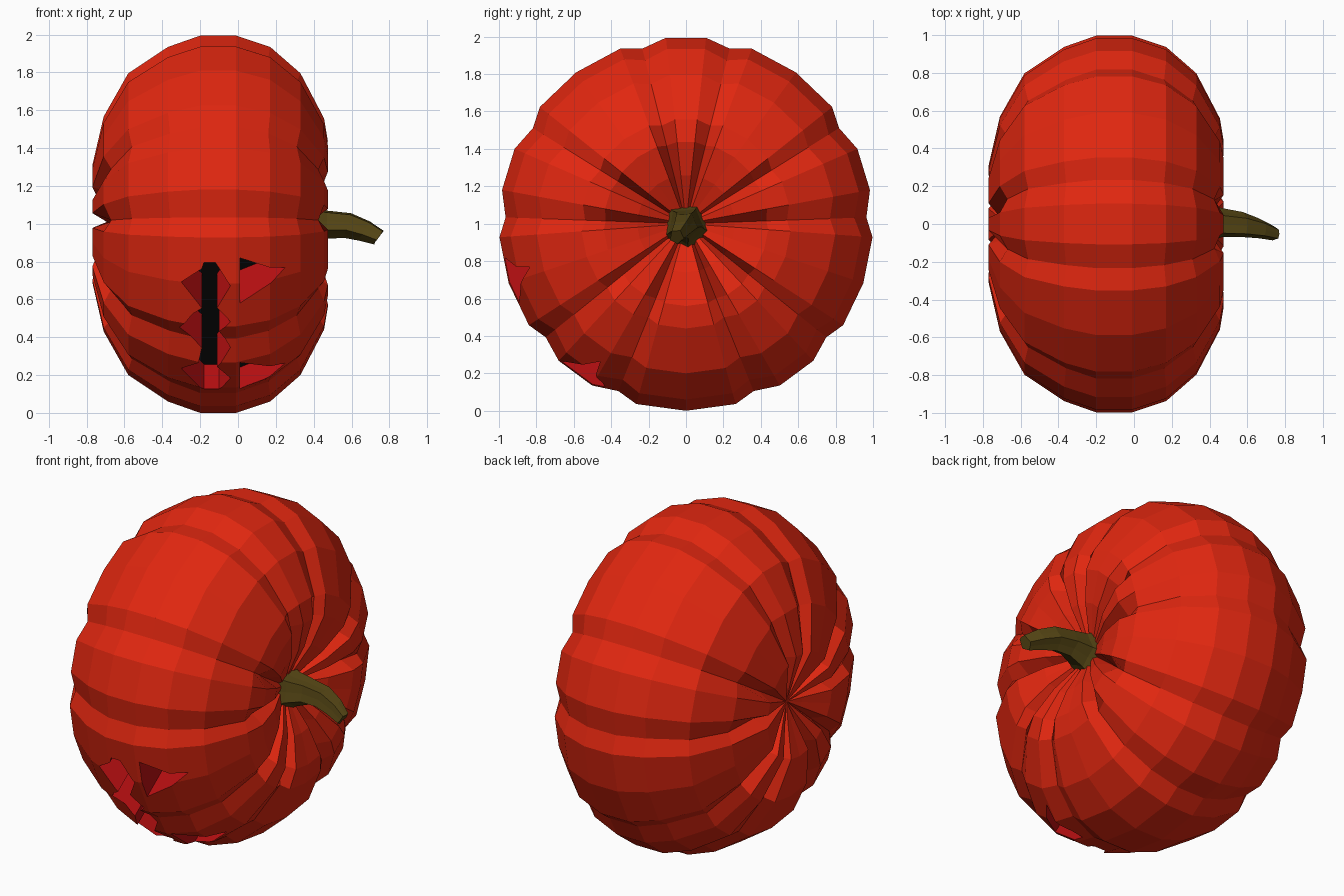
import bpy, bmesh, math

if "Cube" in bpy.data.objects:
    bpy.data.objects.remove(bpy.data.objects["Cube"])


def material(name, rgb):
    m = bpy.data.materials.new(name)
    m.use_nodes = True
    m.diffuse_color = (*rgb, 1)
    b = m.node_tree.nodes["Principled BSDF"]
    b.inputs["Base Color"].default_value = (*rgb, 1)
    b.inputs["Roughness"].default_value = 0.8
    return m


SKIN = material("orange_red_skin", (0.75, 0.02, 0.005))
FLESH = material("crimson_flesh", (0.5, 0.005, 0.006))
DARK = material("black_hollow", (0.003, 0.003, 0.003))
STEM = material("olive_stem", (0.09, 0.06, 0.007))


def make_object(name, bm, mats):
    bmesh.ops.recalc_face_normals(bm, faces=bm.faces)
    me = bpy.data.meshes.new(name)
    bm.to_mesh(me)
    bm.free()
    for m in mats:
        me.materials.append(m)
    ob = bpy.data.objects.new(name, me)
    bpy.context.collection.objects.link(ob)
    return ob


def bridge(bm, a, b):
    n = len(a)
    for i in range(n):
        bm.faces.new((a[i], a[(i + 1) % n], b[(i + 1) % n], b[i]))


# Body: lobed rings around the x axis, with columns at each crease
half = [14, 58, 88, 129, 158]
creases = half + [360 - a for a in reversed(half)]
columns = []
for i, a in enumerate(creases):
    width = (creases[(i + 1) % len(creases)] - a) % 360
    inner = (0.15, 0.5, 0.85) if width > 35 else (0.28, 0.72)
    columns.append((a, True))
    columns += [(a + f * width, False) for f in inner]

# x, radius, crease shift in x, crease shift in radius
rings = [
    (0.36, 0.11, -0.02, 0.0), (0.43, 0.26, -0.09, 0.0), (0.475, 0.44, -0.08, -0.01),
    (0.455, 0.56, -0.03, -0.02), (0.33, 0.80, -0.02, -0.03), (0.17, 0.94, -0.01, -0.04),
    (-0.01, 1.0, 0.0, -0.035), (-0.20, 1.0, 0.0, -0.035), (-0.37, 0.94, 0.01, -0.04),
    (-0.58, 0.80, 0.02, -0.03), (-0.71, 0.57, 0.04, -0.02), (-0.77, 0.31, 0.10, 0.0),
    (-0.71, 0.11, 0.03, 0.0),
]
bm = bmesh.new()
loops = []
for x, r, dx, dr in rings:
    loop = []
    for deg, crease in columns:
        a = math.radians(deg)
        rr = r + (dr if crease else 0)
        loop.append(bm.verts.new((x + (dx if crease else 0),
                                  rr * math.sin(a), 1 + rr * math.cos(a))))
    loops.append(loop)
for a, b in zip(loops, loops[1:]):
    bridge(bm, a, b)
for loop, x in ((loops[0], 0.31), (loops[-1], -0.68)):
    tip = bm.verts.new((x, 0, 1))
    for i in range(len(loop)):
        bm.faces.new((loop[i], loop[(i + 1) % len(loop)], tip))
body = make_object("pumpkin_body", bm, [SKIN, FLESH, DARK])

# Carved face: prisms cut along the facing direction, with a dark floor
TILT = math.radians(36)
C, S = math.cos(TILT), math.sin(TILT)


def surface_radius(x):
    if x > 0:
        return 0.99 - 0.5 * x
    return 0.985


def cutter(name, outline):
    bm = bmesh.new()
    inner, outer = [], []
    for x, z in outline:
        h = z - 1
        y = -math.sqrt(surface_radius(x) ** 2 - h * h)
        s = -S * y + C * h
        for depth, loop in ((0.67, inner), (1.2, outer)):
            loop.append(bm.verts.new((x, -C * depth - S * s, 1 - S * depth + C * s)))
    bridge(bm, inner, outer)
    for f in bm.faces:
        f.material_index = 1
    bm.faces.new(inner).material_index = 2
    bm.faces.new(outer).material_index = 1
    ob = make_object(name, bm, [SKIN, FLESH, DARK])
    ob.hide_render = True
    return ob


mouth = [(-0.18, 0.80), (-0.19, 0.77), (-0.30, 0.68), (-0.19, 0.56), (-0.24, 0.52),
         (-0.31, 0.43), (-0.19, 0.34), (-0.21, 0.27), (-0.30, 0.22), (-0.18, 0.13),
         (-0.10, 0.13), (-0.04, 0.19), (-0.11, 0.25), (-0.04, 0.34), (-0.10, 0.43),
         (-0.04, 0.49), (-0.11, 0.56), (-0.04, 0.68), (-0.10, 0.77), (-0.12, 0.80)]
cutters = [
    cutter("upper_eye_cutter", [(0.01, 0.82), (0.25, 0.77), (0.01, 0.58)]),
    cutter("lower_eye_cutter", [(0.01, 0.27), (0.25, 0.265), (0.01, 0.12)]),
    cutter("mouth_cutter", mouth),
]
for c in cutters:
    mod = body.modifiers.new(c.name, 'BOOLEAN')
    mod.operation = 'DIFFERENCE'
    mod.solver = 'EXACT'
    mod.object = c
bpy.context.view_layer.update()
deps = bpy.context.evaluated_depsgraph_get()
carved = bpy.data.meshes.new_from_object(body.evaluated_get(deps))
body.modifiers.clear()
body.data = carved
for c in cutters:
    bpy.data.objects.remove(c)

# Stem: five-sided tapering loft, flared at the root and drooping at the tip
# x, y, z, radius, tip lean in x
path = [(0.31, 0.0, 0.98, 0.15, 0), (0.38, 0.0, 0.99, 0.105, 0), (0.47, 0.005, 1.0, 0.08, 0),
        (0.58, -0.005, 0.995, 0.07, 0.02), (0.67, -0.025, 0.965, 0.055, 0.03),
        (0.745, -0.05, 0.93, 0.04, 0.025)]
bm = bmesh.new()
loops = []
for x, y, z, r, lean in path:
    loop = []
    for i in range(10):
        a = math.radians(36 * i + 30)
        k = r * (1.0 if i % 2 == 0 else 0.78)
        loop.append(bm.verts.new((x + lean * math.cos(a),
                                  y + k * math.sin(a), z + k * math.cos(a))))
    loops.append(loop)
for a, b in zip(loops, loops[1:]):
    bridge(bm, a, b)
bm.faces.new(loops[0])
bm.faces.new(loops[-1])
make_object("stem", bm, [STEM])
